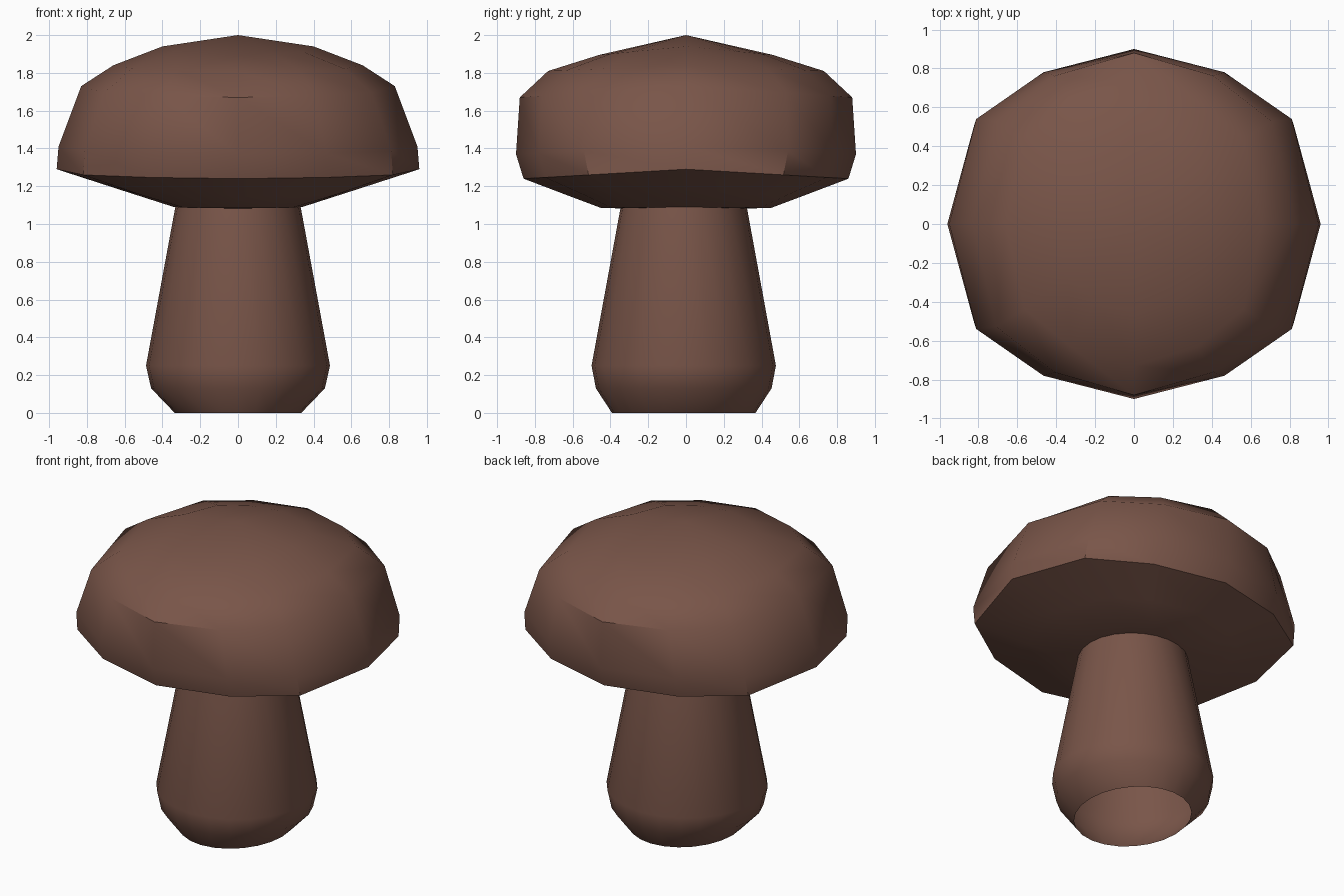
import bpy, bmesh, math

if "Cube" in bpy.data.objects:
    bpy.data.objects.remove(bpy.data.objects["Cube"])

brown = bpy.data.materials.new("mushroom_brown")
brown.diffuse_color = (0.191, 0.091, 0.066, 1)
brown.use_nodes = True
brown.node_tree.nodes["Principled BSDF"].inputs["Base Color"].default_value = brown.diffuse_color


def loft(name, rings, base, cy=0.0, top=None, bottom=None, angle=40):
    """Skin a stack of rings (rx, ry, z at x side, z at y side); optional centre caps."""
    bm = bmesh.new()
    loops = []
    for rx, ry, zx, zy in rings:
        loops.append([bm.verts.new((rx * c, cy + ry * s, zx + (zy - zx) * abs(s)))
                      for c, s in base])
    n = len(base)
    for a, b in zip(loops, loops[1:]):
        for i in range(n):
            j = (i + 1) % n
            bm.faces.new((a[i], b[i], b[j], a[j]))
    for z, loop in ((top, loops[0]), (bottom, loops[-1])):
        if z is not None:
            v = bm.verts.new((0, cy, z))
            for i in range(n):
                bm.faces.new((v, loop[i], loop[(i + 1) % n]))
    bmesh.ops.recalc_face_normals(bm, faces=bm.faces)
    me = bpy.data.meshes.new(name)
    bm.to_mesh(me)
    bm.free()
    me.materials.append(brown)
    ob = bpy.data.objects.new(name, me)
    bpy.context.collection.objects.link(ob)
    bpy.ops.object.select_all(action='DESELECT')
    ob.select_set(True)
    bpy.context.view_layer.objects.active = ob
    bpy.ops.object.shade_smooth_by_angle(angle=math.radians(angle))
    return ob


# Cap: twelve-sided dome, slightly wider in x, with a sagging rim and sloped underside
quarter = [(1, 0), (.854, .6), (.49, .867), (0, 1)]
half = quarter + [(-c, s) for c, s in reversed(quarter[:3])]
cap_base = half + [(c, -s) for c, s in reversed(half[1:-1])]
loft("mushroom_cap", [
    (.40, .46, 1.94, 1.895),
    (.66, .73, 1.84, 1.81),
    (.83, .88, 1.73, 1.67),
    (.95, .90, 1.41, 1.37),
    (.96, .86, 1.29, 1.24),
    (.62, .61, 1.18, 1.145),
    (.34, .45, 1.09, 1.085),
], cap_base, top=2.0, bottom=1.075)

# Stem: round, bulging near the foot, open at the bottom
N = 24
circle = [(math.cos(2 * math.pi * i / N), math.sin(2 * math.pi * i / N)) for i in range(N)]
loft("stem", [
    (.33, .332, 1.10, 1.10),
    (.487, .488, .25, .25),
    (.46, .465, .13, .13),
    (.335, .38, 0, 0),
], circle, cy=-0.012, angle=60)
